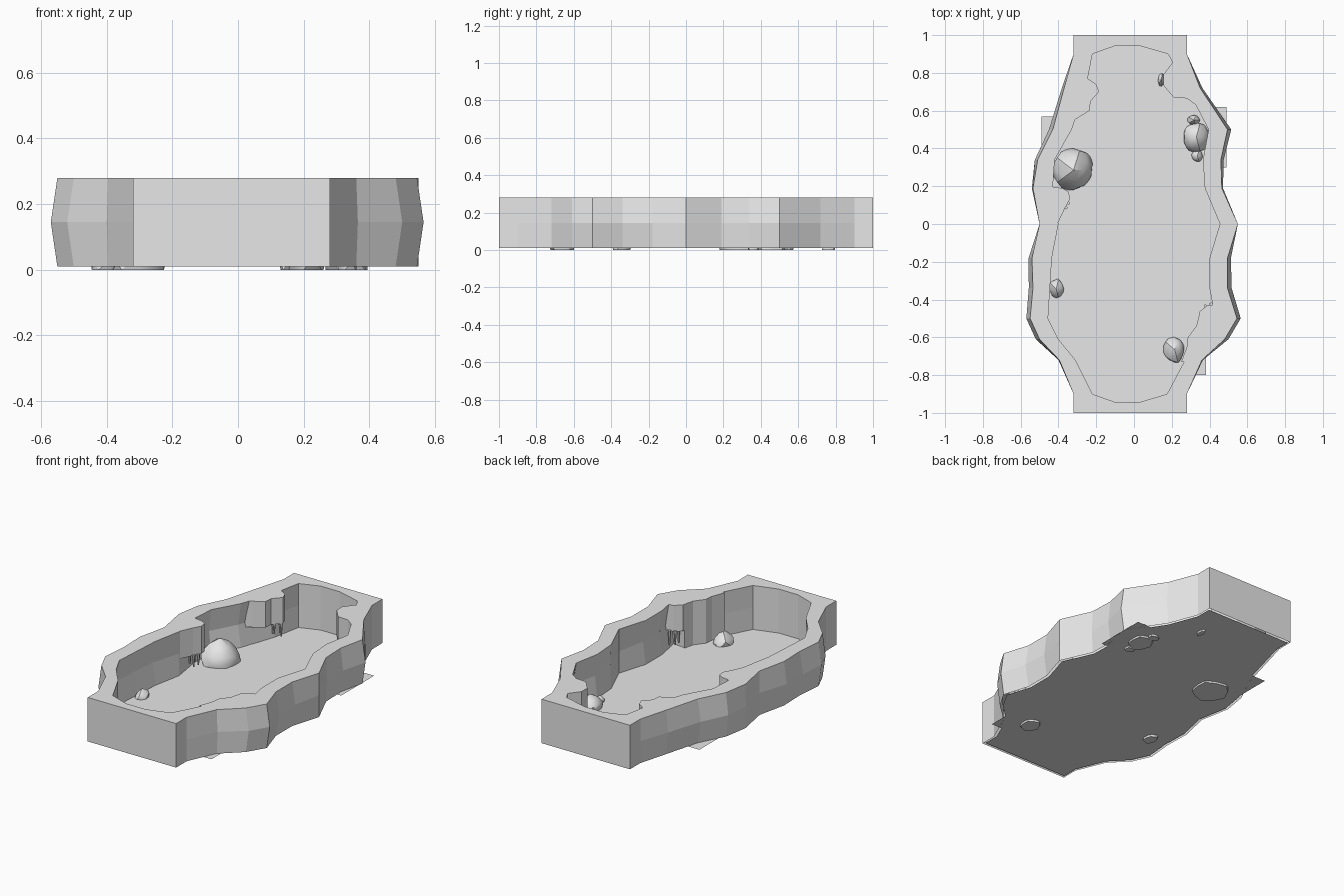
import bpy, bmesh, math, random
from mathutils import Vector

random.seed(4)
cube = bpy.data.objects.get("Cube")
if cube:
    bpy.data.objects.remove(cube, do_unlink=True)

stone = bpy.data.materials.new("grey stone")
stone.use_nodes = True
GREY = (0.8, 0.8, 0.8, 1)
stone.diffuse_color = GREY
stone.node_tree.nodes["Principled BSDF"].inputs["Base Color"].default_value = GREY

BASE, MID, TOP = 0.01, 0.145, 0.28


def finish(bm, name, smooth=None):
    mesh = bpy.data.meshes.new(name)
    bm.to_mesh(mesh)
    bm.free()
    obj = bpy.data.objects.new(name, mesh)
    bpy.context.collection.objects.link(obj)
    mesh.materials.append(stone)
    if smooth:
        bpy.ops.object.select_all(action="DESELECT")
        bpy.context.view_layer.objects.active = obj
        obj.select_set(True)
        bpy.ops.object.shade_smooth_by_angle(angle=math.radians(smooth))
    return obj


def ring(bm, points, z):
    return [bm.verts.new((x, y, z)) for x, y in points]


def bridge(bm, a, b):
    for i in range(len(a)):
        j = (i + 1) % len(a)
        bm.faces.new((a[i], a[j], b[j], b[i]))


def sheet(name, points, z):
    bm = bmesh.new()
    bm.faces.new(ring(bm, points, z))
    return finish(bm, name)


# Wall stations along y, with the side positions and the bulge at mid height
stations = [-.9, -.72, -.61, -.5, -.34, -.18, 0, .19, .34, .5, .72, .9]
bulge = [0, .005, .02, .02, .022, .018, 0, .006, .015, .02, .012, 0]
left_x = [.28, .36, .48, .545, .495, .495, .55, .465, .46, .495, .35, .28]
right_x = [.32, .395, .5, .55, .535, .54, .5, .535, .51, .43, .37, .32]
inner_left = [.175, .27, .38, .43, .4, .4, .455, .375, .365, .395, .28, .18]
inner_right = [.22, .31, .4, .455, .445, .435, .4, .43, .42, .33, .255, .22]


def outline(left, right, out, end):
    side_l = [(x + out * b, y) for x, y, b in zip(left, stations, bulge)]
    side_r = [(-x - out * b, y) for x, y, b in zip(right, stations, bulge)]
    back = [(x, end) for x in (left[-1], -right[-1])]
    front = [(x, -end) for x in (-right[0], left[0])]
    if end < 1:  # rounded ends on the inside
        back = [(.03, end), (-.1, end)]
        front = [(-.1, -end), (.03, -end)]
    return side_l + back + side_r[::-1] + front


# Wall: bulged outside, flat rim, bulged inside, open underneath
bm = bmesh.new()
loops = [ring(bm, outline(left_x, right_x, k, 1), z)
         for k, z in ((0, BASE), (1, MID), (0, TOP))]
loops += [ring(bm, outline(inner_left, inner_right, k, .943), z)
          for k, z in ((0, TOP), (1, MID), (0, BASE))]
for low, high in zip(loops, loops[1:]):
    bridge(bm, low, high)
finish(bm, "cavern_wall")

# Floor, and slabs whose corners stick out below the wall
sheet("floor", [(x * .97, y * .985) for x, y in outline(left_x, right_x, 0, 1)], BASE)
for name, x0, x1, y0, y1 in (("slab_back_right", -.49, -.1, .25, .57),
                             ("slab_back_left", .1, .49, .3, .62),
                             ("slab_front_left", .05, .38, -.8, -.4)):
    sheet(name, [(x0, y0), (x1, y0), (x1, y1), (x0, y1)], BASE + .001)


# Rock lobes hanging from the rim
def lobe(name, points, bottom):
    bm = bmesh.new()
    low, high = ring(bm, points, bottom), ring(bm, points, TOP)
    bridge(bm, low, high)
    bm.faces.new(low[::-1])
    bm.faces.new(high)
    bmesh.ops.recalc_face_normals(bm, faces=bm.faces)
    finish(bm, name)


lobe("lobe_right_mid", [(-.44, .03), (-.4, .01), (-.365, .085), (-.34, .13),
                        (-.345, .17), (-.38, .19), (-.45, .2)], .11)
lobe("lobe_right_back", [(-.34, .54), (-.3, .56), (-.235, .6), (-.23, .65),
                         (-.185, .7), (-.2, .74), (-.245, .77), (-.28, .75)], .12)
lobe("lobe_left_back", [(.37, .6), (.28, .665), (.21, .67), (.155, .735),
                        (.155, .79), (.2, .85), (.23, .88), (.31, .75)], .12)
lobe("lobe_left_front", [(.46, -.35), (.42, -.35), (.44, -.425), (.39, -.43),
                         (.345, -.465), (.35, -.51), (.45, -.53)], .12)
lobe("pillar_left_front", [(.46, -.5), (.345, -.48), (.33, -.54), (.285, -.6),
                           (.28, -.65), (.25, -.73), (.3, -.73), (.42, -.6)], BASE)


# Thin spikes dripping from the lobes
def spikes(name, cx, cy, start, count):
    bm = bmesh.new()
    for i in range(count):
        a = i * math.tau / count
        length = random.uniform(.06, .09)
        made = bmesh.ops.create_cone(bm, segments=6, radius1=.004, radius2=.009,
                                     depth=length, cap_ends=True)["verts"]
        spot = Vector((cx + .028 * math.cos(a), cy + .028 * math.sin(a), start - length / 2))
        bmesh.ops.translate(bm, verts=made, vec=spot)
    finish(bm, name, 40)


spikes("spikes_right_mid", -.375, .11, .115, 6)
spikes("spikes_right_back", -.225, .7, .125, 4)
spikes("spikes_left_back", .2, .74, .125, 4)
spikes("spikes_left_front", .4, -.45, .125, 5)


# Boulders on the floor: rough domes with flattened bases
def boulder(name, x, y, rx, ry, height, rough=.14):
    bm = bmesh.new()
    bmesh.ops.create_icosphere(bm, subdivisions=1, radius=1)
    for v in bm.verts:
        v.co *= 1 + random.uniform(-rough, rough)
        v.co = (x + rx * v.co.x, y + ry * v.co.y, max(0, height * v.co.z))
    bmesh.ops.subdivide_edges(bm, edges=bm.edges[:], cuts=1, smooth=.3, use_grid_fill=True)
    for v in bm.verts:
        v.co.z = max(0, v.co.z)
    finish(bm, name, 35)


boulder("boulder_large", -.32, .285, .115, .12, .155)
boulder("boulder_back_left", .33, .46, .07, .085, .09)
boulder("pebble_back_left_a", .317, .55, .037, .03, .05)
boulder("pebble_back_left_b", .335, .36, .033, .033, .05)
boulder("boulder_front_right", -.412, -.343, .04, .054, .055)
boulder("boulder_front_left", .215, -.665, .06, .072, .08)
boulder("pebble_back", .145, .765, .018, .04, .045)
